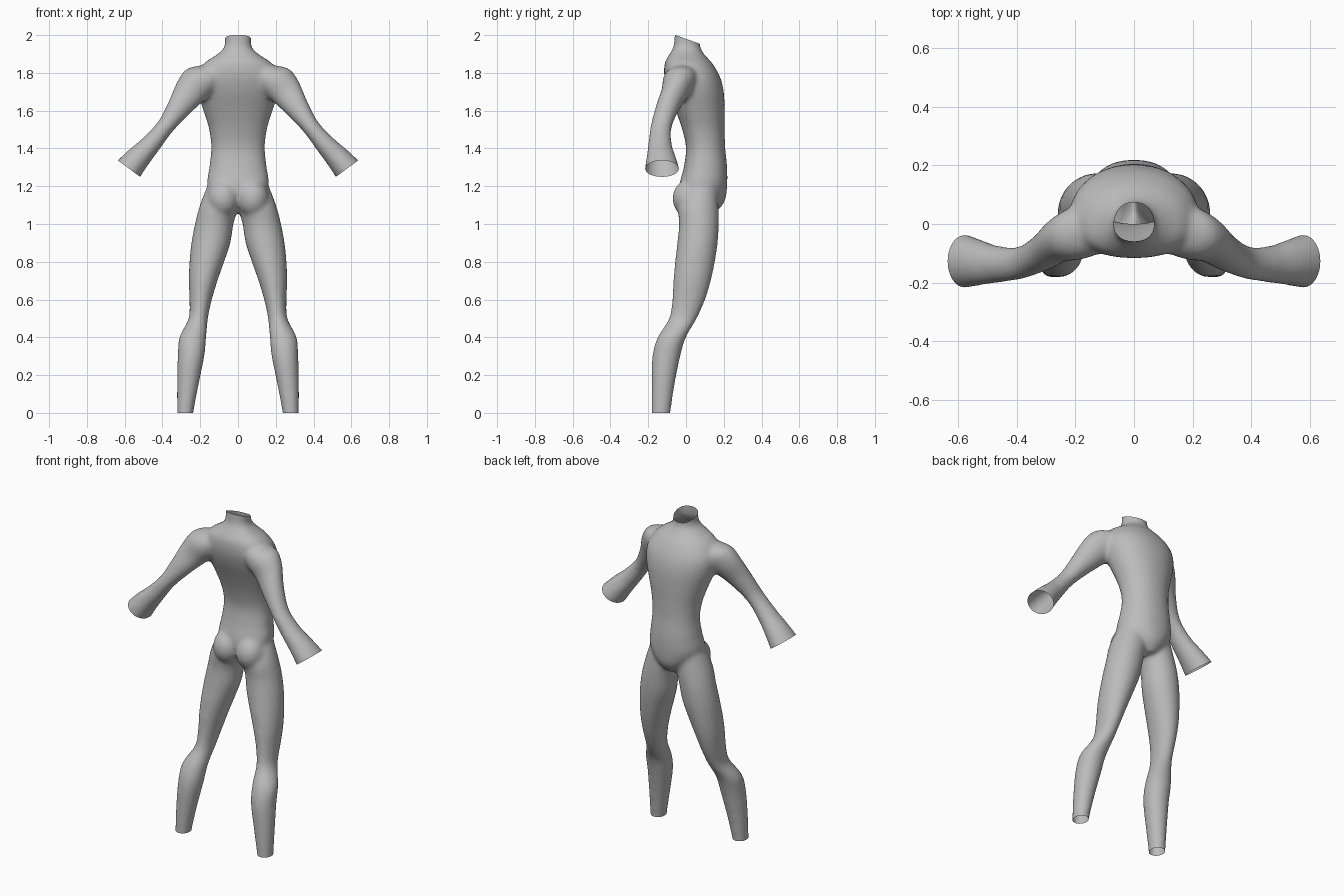
import bpy, bmesh, math
from mathutils import Vector, Matrix

if "Cube" in bpy.data.objects:
    bpy.data.objects.remove(bpy.data.objects["Cube"])

SIDES, STEPS = 32, 5


def spline(rows):
    """Catmull-Rom resampling of the section rows."""
    out = []
    for i in range(len(rows) - 1):
        a, b, c, d = (rows[min(max(i + k, 0), len(rows) - 1)] for k in (-1, 0, 1, 2))
        for n in range(STEPS):
            t = n / STEPS
            out.append([q + 0.5 * t * (r - p + t * (2 * p - 5 * q + 4 * r - s
                        + t * (3 * (q - r) + s - p))) for p, q, r, s in zip(a, b, c, d)])
    return out + [rows[-1]]


def loft(bm, rows, side=1, tilt=0.0, bias=0.5, power=1.0):
    """Closed tube; each row is x, z, half width, back y, front y."""
    rings = []
    for x, z, r, back, front in spline(rows):
        mid = back + (front - back) * bias
        ring = []
        for k in range(SIDES):
            a = math.tau * k / SIDES
            c, s = (math.copysign(abs(f) ** power, f) for f in (math.cos(a), math.sin(a)))
            y = mid + s * (front - mid if s > 0 else mid - back)
            ring.append(bm.verts.new((side * (x + r * c * math.cos(tilt)), y,
                                      z + r * c * math.sin(tilt))))
        rings.append(ring)
    for lo, hi in zip(rings, rings[1:]):
        for k in range(SIDES):
            j = (k + 1) % SIDES
            bm.faces.new((lo[k], lo[j], hi[j], hi[k]))
    bm.faces.new(rings[0])
    bm.faces.new(rings[-1])


torso = [
    (0, 1.06, 0.04, 0.03, 0.16),
    (0, 1.12, 0.11, -0.02, 0.205),
    (0, 1.20, 0.162, -0.035, 0.218),
    (0, 1.30, 0.152, -0.012, 0.218),
    (0, 1.40, 0.142, 0.0, 0.208),
    (0, 1.50, 0.153, -0.02, 0.205),
    (0, 1.60, 0.183, -0.055, 0.205),
    (0, 1.70, 0.215, -0.095, 0.2),
    (0, 1.78, 0.22, -0.115, 0.18),
    (0, 1.85, 0.18, -0.113, 0.14),
    (0, 1.895, 0.115, -0.09, 0.1),
    (0, 1.93, 0.076, -0.07, 0.078),
    (0, 1.97, 0.069, -0.062, 0.075),
    (0, 2.06, 0.074, -0.058, 0.075),
]
arm = [
    (0.12, 1.80, 0.07, -0.10, 0.06),
    (0.19, 1.765, 0.097, -0.122, 0.06),
    (0.25, 1.705, 0.088, -0.13, 0.025),
    (0.31, 1.62, 0.066, -0.16, -0.03),
    (0.385, 1.515, 0.047, -0.188, -0.075),
    (0.462, 1.422, 0.054, -0.2, -0.075),
    (0.52, 1.36, 0.064, -0.208, -0.057),
    (0.577, 1.293, 0.074, -0.218, -0.036),
    (0.62, 1.235, 0.08, -0.223, -0.025),
]
# leg sections: height, inner x, outer x, back y, front y
leg = [
    (1.22, 0.02, 0.155, 0.01, 0.16),
    (1.10, 0.0, 0.202, -0.04, 0.172),
    (1.00, 0.024, 0.228, -0.037, 0.174),
    (0.90, 0.04, 0.247, -0.046, 0.168),
    (0.80, 0.073, 0.257, -0.058, 0.153),
    (0.70, 0.108, 0.261, -0.067, 0.132),
    (0.60, 0.138, 0.257, -0.073, 0.102),
    (0.50, 0.159, 0.262, -0.09, 0.058),
    (0.40, 0.168, 0.311, -0.15, 0.0),
    (0.30, 0.178, 0.319, -0.178, -0.03),
    (0.15, 0.208, 0.323, -0.183, -0.06),
    (0.00, 0.236, 0.323, -0.183, -0.082),
    (-0.06, 0.24, 0.323, -0.183, -0.086),
]
leg = [(0.5 * (i + o), z, 0.5 * (o - i), b, f) for z, i, o, b, f in leg]

# overlapping body volumes
bm = bmesh.new()
loft(bm, torso, bias=0.42, power=0.92)
for side in (-1, 1):
    loft(bm, arm, side, tilt=0.64)
    loft(bm, leg, side)
    seat = Matrix.Translation((side * 0.078, 0.018, 1.135)) @ Matrix.Diagonal((0.085, 0.09, 0.1, 1))
    bmesh.ops.create_uvsphere(bm, u_segments=24, v_segments=16, radius=1, matrix=seat)
bmesh.ops.recalc_face_normals(bm, faces=bm.faces)
mesh = bpy.data.meshes.new("body_suit")
bm.to_mesh(mesh)
bm.free()
body = bpy.data.objects.new("body_suit", mesh)
bpy.context.collection.objects.link(body)

# fuse into one skin and soften the joins
fuse = body.modifiers.new("fuse", "REMESH")
fuse.mode = "VOXEL"
fuse.voxel_size = 0.011
soften = body.modifiers.new("soften", "SMOOTH")
soften.factor = 0.5
soften.iterations = 12
graph = bpy.context.evaluated_depsgraph_get()
skin = bpy.data.meshes.new_from_object(body.evaluated_get(graph))
body.modifiers.clear()
body.data = skin
bpy.data.meshes.remove(mesh)
skin.name = "body_suit"

# open the ankles, neck and wrists
bm = bmesh.new()
bm.from_mesh(skin)


def cut(point, normal, keep=lambda v: True):
    verts = {v for v in bm.verts if keep(v)}
    geom = list(verts)
    for group in (bm.edges, bm.faces):
        geom += [g for g in group if all(v in verts for v in g.verts)]
    bmesh.ops.bisect_plane(bm, geom=geom, dist=1e-5, plane_co=Vector(point),
                           plane_no=Vector(normal).normalized(), clear_outer=True)


cut((0, 0, 0), (0, 0, -1))
cut((0, -0.055, 2.0), (0, 0.045, 0.125))
for side in (-1, 1):
    cut((side * 0.577, 0, 1.293), (side * 0.595, 0, -0.805), lambda v: v.co.x * side > 0.43)
bm.to_mesh(skin)
bm.free()

# single grey material
grey = bpy.data.materials.new("plain_grey")
grey.use_nodes = True
colour = (0.5, 0.5, 0.5, 1)
grey.diffuse_color = colour
grey.node_tree.nodes["Principled BSDF"].inputs["Base Color"].default_value = colour
skin.materials.clear()
skin.materials.append(grey)
for p in skin.polygons:
    p.material_index = 0
    p.use_smooth = True
